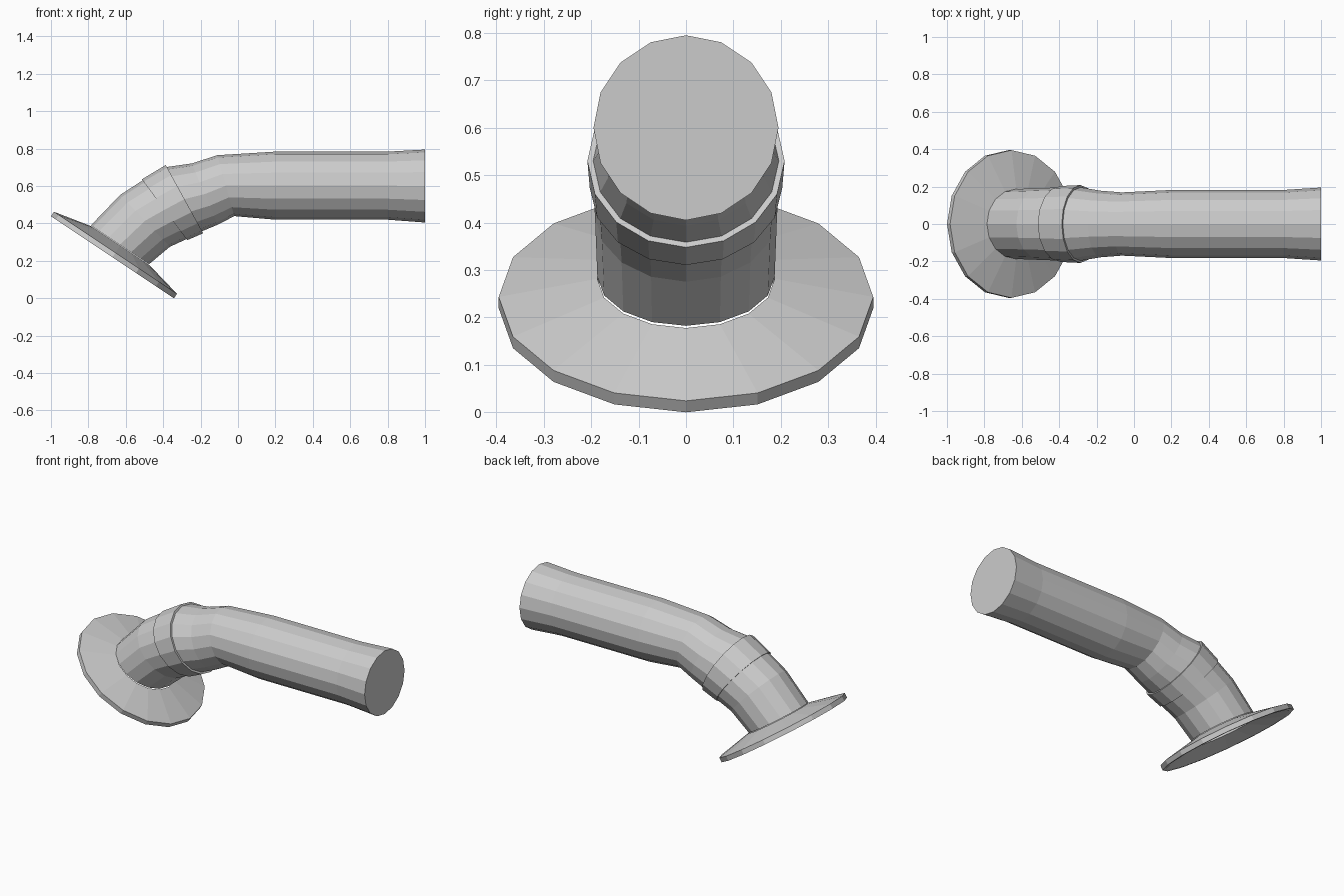
import bpy, bmesh
from math import sin, cos, pi, radians
from mathutils import Vector

if "Cube" in bpy.data.objects:
    bpy.data.objects.remove(bpy.data.objects["Cube"])

SIDES = 16


def loft(name, rings, cap_start=False, cap_end=False, closed=False):
    """Skin rings given as (x, z, tilt in degrees, radius)."""
    bm = bmesh.new()
    loops = []
    for x, z, tilt, r in rings:
        t = radians(tilt)
        up, side = Vector((-sin(t), 0, cos(t))), Vector((0, 1, 0))
        loops.append([bm.verts.new(Vector((x, 0, z)) + r * (up * cos(a) + side * sin(a)))
                      for a in (2 * pi * i / SIDES for i in range(SIDES))])
    pairs = list(zip(loops, loops[1:]))
    if closed:
        pairs.append((loops[-1], loops[0]))
    for a, b in pairs:
        for i in range(SIDES):
            j = (i + 1) % SIDES
            bm.faces.new((a[i], a[j], b[j], b[i]))
    if cap_start:
        bm.faces.new(loops[0])
    if cap_end:
        bm.faces.new(loops[-1])
    bmesh.ops.recalc_face_normals(bm, faces=bm.faces)
    mesh = bpy.data.meshes.new(name)
    bm.to_mesh(mesh)
    bm.free()
    ob = bpy.data.objects.new(name, mesh)
    bpy.context.collection.objects.link(ob)
    return ob


# straight pipe and its bend, running into the collar
loft("upper_pipe", [
    (1.0, 0.60, 0, 0.195), (0.8, 0.602, 0, 0.182), (0.2, 0.602, 0, 0.182),
    (-0.065, 0.602, 15.5, 0.169), (-0.178, 0.557, 23, 0.178),
    (-0.287, 0.53, 28.8, 0.196)], cap_start=True)

# raised coupling collar
loft("collar", [(-0.286, 0.53, 28.8, 0.208), (-0.393, 0.473, 36.8, 0.203)],
     cap_start=True, cap_end=True)

# lower elbow, open at the flange
loft("lower_elbow", [
    (-0.393, 0.473, 36.8, 0.196), (-0.497, 0.414, 43.7, 0.192),
    (-0.631, 0.286, 56.3, 0.187)])

# shallow conical flange, hollow underneath
FT = 56.3
base = Vector((-0.671, 0, 0.219))
axis = Vector((cos(radians(FT)), 0, sin(radians(FT))))
profile = [(0.075, 0.187), (0.029, 0.395), (0.0, 0.395), (0.0, 0.375), (0.05, 0.187)]
loft("flange", [((base + axis * h).x, (base + axis * h).z, FT, r) for h, r in profile],
     closed=True)
